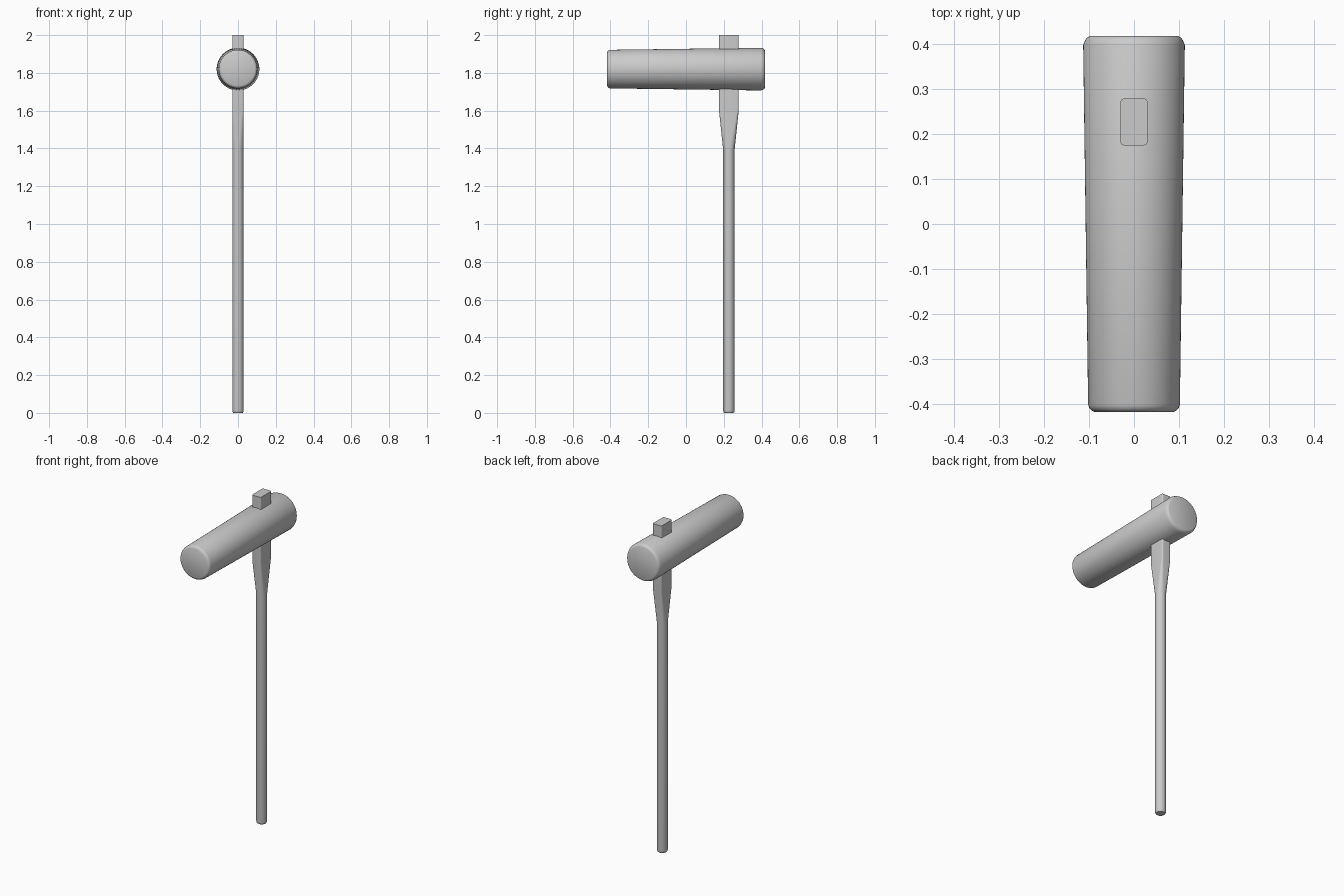
import bpy, bmesh, math

cube = bpy.data.objects.get("Cube")
if cube:
    bpy.data.objects.remove(cube, do_unlink=True)

grey = bpy.data.materials.new("plain grey")
grey.use_nodes = True
colour = (0.6, 0.6, 0.6, 1)
grey.diffuse_color = colour
grey.node_tree.nodes["Principled BSDF"].inputs["Base Color"].default_value = colour


def loft(name, rings, angle):
    """Skin a list of matching closed rings and cap both ends."""
    bm = bmesh.new()
    loops = [[bm.verts.new(p) for p in ring] for ring in rings]
    n = len(loops[0])
    for a, b in zip(loops, loops[1:]):
        for i in range(n):
            j = (i + 1) % n
            bm.faces.new((a[i], a[j], b[j], b[i]))
    bm.faces.new(loops[0][::-1])
    bm.faces.new(loops[-1])
    bmesh.ops.recalc_face_normals(bm, faces=bm.faces[:])
    mesh = bpy.data.meshes.new(name)
    bm.to_mesh(mesh)
    bm.free()
    mesh.materials.append(grey)
    obj = bpy.data.objects.new(name, mesh)
    bpy.context.collection.objects.link(obj)
    bpy.ops.object.select_all(action="DESELECT")
    obj.select_set(True)
    bpy.context.view_layer.objects.active = obj
    bpy.ops.object.shade_smooth_by_angle(angle=math.radians(angle))
    return obj


def circle(y, radius, z=1.82, n=64):
    turns = [math.tau * i / n for i in range(n)]
    return [(radius * math.cos(t), y, z + radius * math.sin(t)) for t in turns]


def rounded_rect(z, half_x, half_y, corner, y=0.227, steps=8):
    ring = []
    for q, (sx, sy) in enumerate(((1, 1), (-1, 1), (-1, -1), (1, -1))):
        for s in range(steps + 1):
            t = (q + s / steps) * math.pi / 2
            ring.append((sx * (half_x - corner) + corner * math.cos(t),
                         y + sy * (half_y - corner) + corner * math.sin(t), z))
    return ring


# Tapered mallet head with softened rims
head_profile = [(-0.418, 0.088), (-0.415, 0.094), (-0.41, 0.099), (-0.402, 0.102),
                (0.398, 0.113), (0.408, 0.109), (0.415, 0.104), (0.418, 0.098)]
loft("mallet_head", [circle(y, r) for y, r in head_profile], 35)

# Round grip flaring into a rectangular eye that passes through the head
handle_sections = [(0, 0.025, 0.025, 0.0249), (0.006, 0.029, 0.029, 0.0289),
                   (0.012, 0.03, 0.03, 0.0299), (1.39, 0.03, 0.03, 0.0299),
                   (1.6, 0.03, 0.052, 0.008), (2.0, 0.03, 0.052, 0.008)]
loft("handle", [rounded_rect(*s) for s in handle_sections], 35)
